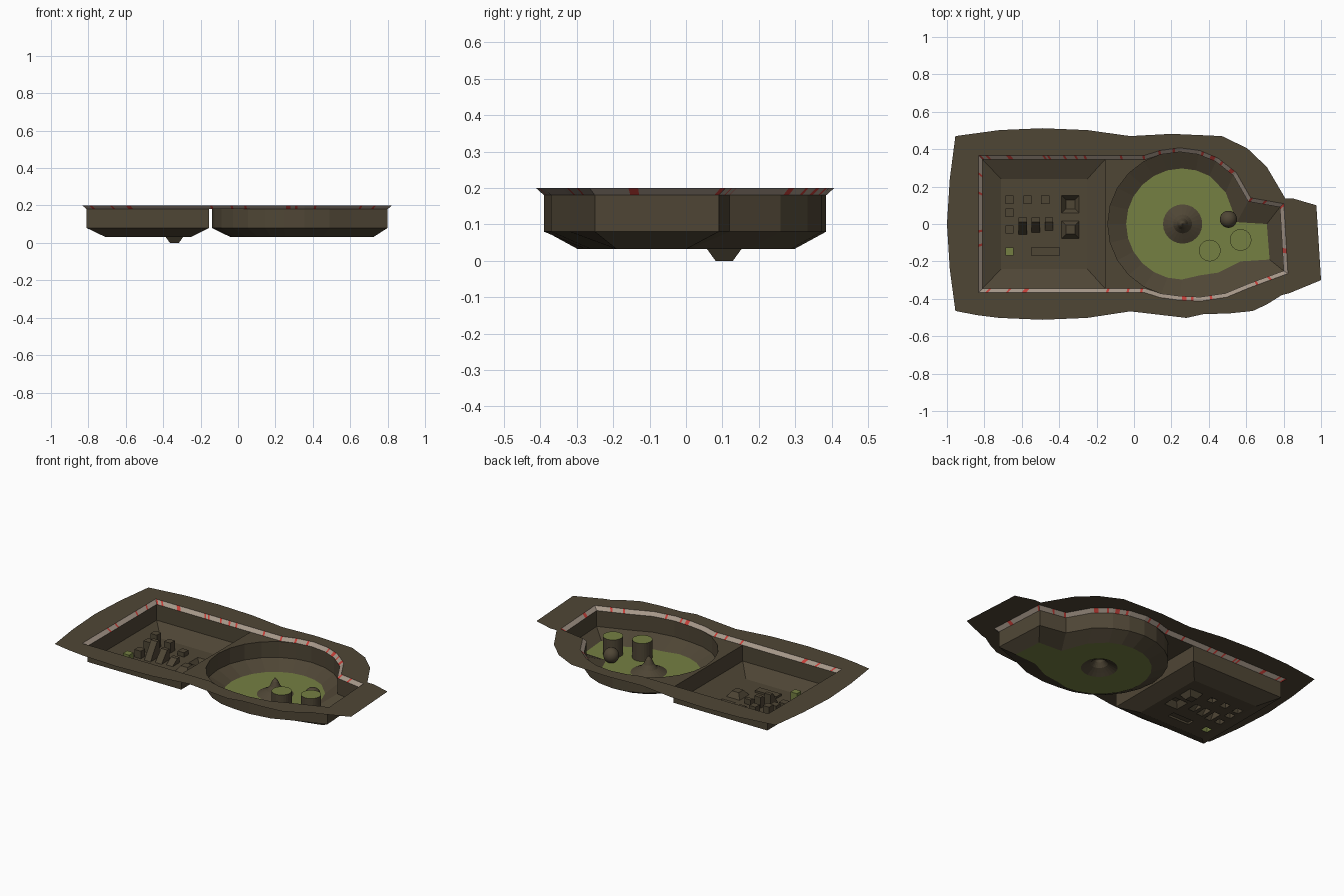
import bpy, math, random
from mathutils import Vector
from mathutils.geometry import tessellate_polygon

if "Cube" in bpy.data.objects:
    bpy.data.objects.remove(bpy.data.objects["Cube"])

random.seed(4)


def mat(name, rgb):
    m = bpy.data.materials.new(name)
    m.diffuse_color = (*rgb, 1)
    m.use_nodes = True
    m.node_tree.nodes["Principled BSDF"].inputs["Base Color"].default_value = m.diffuse_color
    return m


EARTH = mat("earth_brown", (0.078, 0.061, 0.036))
GRASS = mat("grass_green", (0.178, 0.215, 0.055))
CURB = mat("curb_beige", (0.38, 0.31, 0.25))
RED = mat("curb_red", (0.55, 0.05, 0.04))


def mesh_object(name, verts, faces, mats, indices=None):
    me = bpy.data.meshes.new(name)
    me.from_pydata([tuple(v) for v in verts], [], faces)
    for m in mats:
        me.materials.append(m)
    if indices:
        me.polygons.foreach_set("material_index", indices)
    me.update()
    ob = bpy.data.objects.new(name, me)
    bpy.context.collection.objects.link(ob)
    return ob


def at(loop, z):
    return [Vector((p[0], p[1], z)) for p in loop]


def sheet(name, loops, z, m):
    """Flat sheet: first loop is the border, the others are holes."""
    loops = [at(l, z) for l in loops]
    verts = [v for l in loops for v in l]
    faces = []
    for a, b, c in tessellate_polygon(loops):
        up = (verts[b] - verts[a]).cross(verts[c] - verts[a]).z > 0
        faces.append((a, b, c) if up else (a, c, b))
    return mesh_object(name, verts, faces, [m])


def loft(name, loops, m=EARTH, inward=False, cap=None):
    """Skin counter-clockwise loops in order; optional material for the end cap."""
    n = len(loops[0])
    verts = [v for l in loops for v in l]
    faces = []
    for k in range(len(loops) - 1):
        for i in range(n):
            j = (i + 1) % n
            f = (k * n + i, k * n + j, (k + 1) * n + j, (k + 1) * n + i)
            faces.append(f[::-1] if inward else f)
    idx = [0] * len(faces)
    if cap:
        faces.append(tuple(range((len(loops) - 1) * n, len(loops) * n)))
        idx.append(1)
    return mesh_object(name, verts, faces, [m, cap or m], idx)


def rect(x0, x1, y0, y1):
    return [(x0, y0), (x1, y0), (x1, y1), (x0, y1)]


def square(x, y, h):
    return rect(x - h, x + h, y - h, y + h)


def circle(x, y, r, n, a0=0.0, a1=None):
    if a1 is None:
        return circle(x, y, r, n, 0, 360 - 360 / n)
    angs = [math.radians(a0 + (a1 - a0) * i / (n - 1)) for i in range(n)]
    return [(x + r * math.cos(a), y + r * math.sin(a)) for a in angs]


def outset(loop, d):
    out, n = [], len(loop)
    for i in range(n):
        p, q, r = (Vector(loop[(i + k) % n]) for k in (-1, 0, 1))
        e, f = (q - p).normalized(), (r - q).normalized()
        a, b = Vector((e.y, -e.x)), Vector((f.y, -f.x))
        out.append(tuple(q + (a + b) * d / (1 + a.dot(b))))
    return out


Z_FLOOR, Z_BEND, Z_WALL, Z_RIM = 0.032, 0.08, 0.18, 0.2

# Round basin: arc plus the angular bay on the right
arc = circle(0.245, 0, 0.385, 15, 60, 270)
basin = [(0.355, -0.39), (0.49, -0.37), (0.61, -0.32), (0.80, -0.25),
         (0.78, 0.09), (0.61, 0.12), (0.53, 0.26)] + arc
green = [(0.35, -0.275), (0.45, -0.26), (0.57, -0.20), (0.725, -0.19),
         (0.71, 0.0), (0.55, 0.01), (0.49, 0.17)] + circle(0.255, 0, 0.297, 15, 60, 270)
loft("round_basin_wall", [at(green, Z_FLOOR), at(basin, Z_BEND), at(basin, Z_WALL)], inward=True)
hill = circle(0.26, 0, 0.105, 24)
sheet("round_basin_floor", [green, hill], Z_FLOOR, GRASS)

# Rectangular basin with openings under its blocks
room = rect(-0.81, -0.155, -0.345, 0.345)
room_floor = rect(-0.71, -0.25, -0.24, 0.24)
loft("square_basin_wall", [at(room_floor, Z_FLOOR), at(room, Z_BEND), at(room, Z_WALL)], inward=True)

# name, footprint, top outline, top height, top colour
blocks = []
for i, (x, y, z) in enumerate([(-0.665, 0.13, 0.12), (-0.57, 0.13, 0.095), (-0.475, 0.13, 0.06),
                               (-0.665, 0.06, 0.10), (-0.665, -0.03, 0.08)]):
    blocks.append((f"block_{i}", square(x, y, 0.022), square(x, y, 0.022), z, EARTH))
for i, (x, z) in enumerate([(-0.595, 0.135), (-0.525, 0.10), (-0.455, 0.065)]):
    blocks.append((f"ramp_{i}", rect(x - 0.022, x + 0.022, -0.055 + 0.01 * i, 0.036),
                   rect(x - 0.022, x + 0.022, 0.012, 0.036), z, EARTH))
blocks.append(("green_block", square(-0.665, -0.147, 0.022), square(-0.665, -0.147, 0.022), 0.10, GRASS))
low = rect(-0.547, -0.397, -0.17, -0.122)
blocks.append(("low_step", low, low, 0.045, EARTH))
blocks.append(("raised_mound", square(-0.34, -0.03, 0.047), square(-0.34, -0.03, 0.024), 0.065, EARTH))
blocks.append(("sunken_pit", square(-0.34, 0.105, 0.047), square(-0.34, 0.105, 0.024), 0.0, EARTH))
for name, base, top, z, m in blocks:
    side = GRASS if m is GRASS else EARTH
    loft(name, [at(base, Z_FLOOR), at(top, z)], side, inward=z < Z_FLOOR, cap=m)
sheet("square_basin_floor", [room_floor] + [b[1] for b in blocks], Z_FLOOR, EARTH)

# Shelf filling the corners between the two basins
shelf = [(-0.155, 0.345), (-0.155, -0.345), (0.06, -0.345)] + arc[13:2:-1] + [(0.06, 0.345)]
sheet("divider_shelf", [shelf], Z_WALL, EARTH)

# Curb band round the whole hollow, cut in short pieces with a few red ones
wall = basin[:7] + arc[:4] + [(0.06, 0.345), (-0.81, 0.345), (-0.81, -0.345), (0.06, -0.345), arc[13], arc[14]]
rim = outset(wall, 0.022)
verts, faces, idx = [], [], []
for i in range(len(wall)):
    j = (i + 1) % len(wall)
    a, b = at([wall[i], wall[j]], Z_WALL)
    c, d = at([rim[i], rim[j]], Z_RIM)
    n = max(1, round((b - a).length / 0.012))
    for k in range(n):
        s, t = k / n, (k + 1) / n
        o = len(verts)
        verts += [a.lerp(b, s), c.lerp(d, s), c.lerp(d, t), a.lerp(b, t)]
        faces.append((o, o + 1, o + 2, o + 3))
        idx.append(1 if random.random() < 0.1 else 0)
mesh_object("curb_band", verts, faces, [CURB, RED], idx)

# Flat ground around the hollow
ground = [(-0.955, -0.465), (-0.84, -0.487), (-0.72, -0.502), (-0.49, -0.512), (-0.25, -0.502), (-0.02, -0.467),
          (0.28, -0.502), (0.37, -0.482), (0.51, -0.478), (0.635, -0.465), (0.71, -0.43), (0.79, -0.38),
          (0.83, -0.37), (1.0, -0.30), (0.975, 0.10), (0.855, 0.135), (0.81, 0.135), (0.71, 0.305),
          (0.605, 0.405), (0.47, 0.47), (0.20, 0.482), (-0.02, 0.47), (-0.25, 0.502), (-0.49, 0.512),
          (-0.72, 0.502), (-0.955, 0.47), (-0.985, 0.24), (-1.0, 0.0), (-0.985, -0.24)]
sheet("ground_rim", [ground, rim], Z_RIM, EARTH)

# Bell-shaped hill
profile = [(0.105, Z_FLOOR), (0.08, 0.045), (0.05, 0.06), (0.03, 0.085), (0.017, 0.115), (0.002, 0.135)]
loft("hill", [at(circle(0.26, 0, r, 24), z) for r, z in profile], cap=EARTH)

# Pillars with grass tops, and a boulder
for i, (x, y) in enumerate([(0.405, -0.142), (0.57, -0.085)]):
    c = circle(x, y, 0.058, 24)
    loft(f"pillar_{i}", [at(c, Z_FLOOR), at(c, 0.145)], cap=GRASS)
bpy.ops.mesh.primitive_uv_sphere_add(segments=20, ring_count=12, radius=0.046, location=(0.505, 0.025, 0.082))
boulder = bpy.context.object
boulder.name = "boulder"
boulder.data.materials.append(EARTH)
bpy.ops.object.shade_smooth_by_angle()
